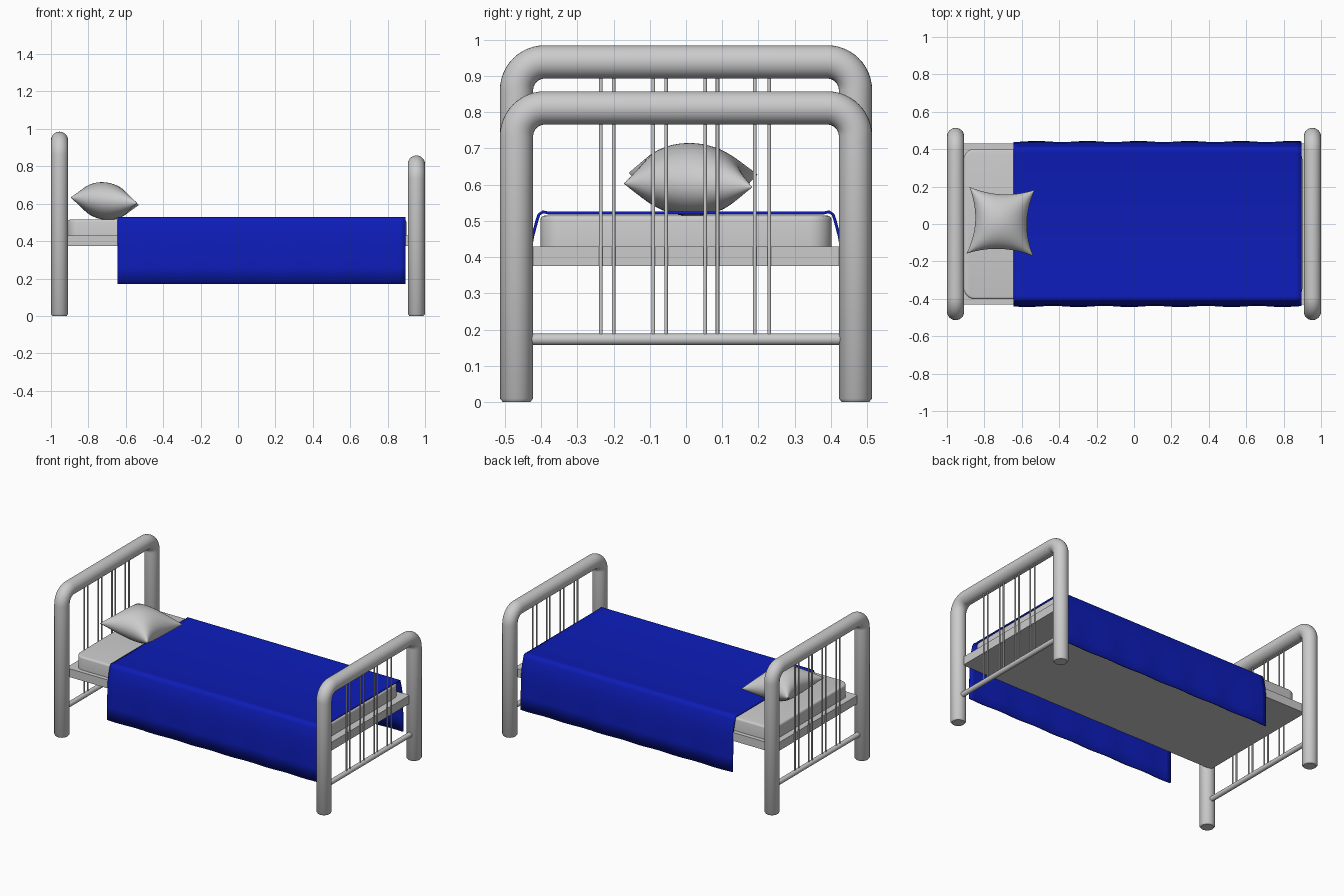
import bpy, bmesh, math
from mathutils import Vector

if "Cube" in bpy.data.objects:
    bpy.data.objects.remove(bpy.data.objects["Cube"])


def smooth(ob, angle=40):
    bpy.ops.object.select_all(action='DESELECT')
    ob.select_set(True)
    bpy.context.view_layer.objects.active = ob
    bpy.ops.object.shade_smooth_by_angle(angle=math.radians(angle))


def from_bmesh(name, bm):
    bmesh.ops.recalc_face_normals(bm, faces=bm.faces)
    me = bpy.data.meshes.new(name)
    bm.to_mesh(me)
    bm.free()
    ob = bpy.data.objects.new(name, me)
    bpy.context.collection.objects.link(ob)
    return ob


def tube(name, pts, radius, radii=None, sides=32):
    """Sweep a circle along a path lying in a plane of constant x."""
    bm = bmesh.new()
    pts = [Vector(p) for p in pts]
    radii = radii or [radius] * len(pts)
    rings = []
    for i, p in enumerate(pts):
        t = (pts[min(i + 1, len(pts) - 1)] - pts[max(i - 1, 0)]).normalized()
        a = Vector((1, 0, 0))
        b = t.cross(a)
        rings.append([bm.verts.new(p + radii[i] * (math.cos(q) * a + math.sin(q) * b))
                      for q in (2 * math.pi * k / sides for k in range(sides))])
    for r0, r1 in zip(rings, rings[1:]):
        for k in range(sides):
            n = (k + 1) % sides
            bm.faces.new((r0[k], r0[n], r1[n], r1[k]))
    bm.faces.new(rings[0])
    bm.faces.new(rings[-1])
    ob = from_bmesh(name, bm)
    smooth(ob)
    return ob


def box(name, x0, x1, y0, y1, z0, z1):
    bm = bmesh.new()
    bmesh.ops.create_cube(bm, size=1)
    for v in bm.verts:
        v.co = ((x0 + x1) / 2 + v.co.x * (x1 - x0),
                (y0 + y1) / 2 + v.co.y * (y1 - y0),
                (z0 + z1) / 2 + v.co.z * (z1 - z0))
    return bm


# Bent-tube end frames with lower bar and paired rods
R, Y, BEND = 0.046, 0.468, 0.078
for end, x, top in (("headboard", -0.954, 0.985), ("footboard", 0.954, 0.858)):
    zc = top - R
    half = [(-Y, 0.0), (-Y, 0.01)]
    for k in range(13):
        a = math.pi - k / 12 * math.pi / 2
        half.append((-Y + BEND + BEND * math.cos(a), zc - BEND + BEND * math.sin(a)))
    path = half + [(-y, z) for y, z in reversed(half)]
    radii = [R] * len(path)
    radii[0] = radii[-1] = R - 0.008
    tube(end + "_frame", [(x, y, z) for y, z in path], R, radii)
    tube(end + "_lower_bar", [(x, -Y, 0.173), (x, Y, 0.173)], 0.016, sides=20)
    for i, y in enumerate((-0.235, -0.2, -0.09, -0.055, 0.053, 0.087, 0.19, 0.23)):
        tube(f"{end}_rod_{i + 1}", [(x, y, 0.173), (x, y, zc)], 0.005, sides=12)

# Bed base
base = from_bmesh("bed_base", box("bed_base", -0.95, 0.95, -0.43, 0.43, 0.375, 0.43))

# Mattress with rounded plan corners and soft rims
bm = box("mattress", -0.91, 0.9, -0.402, 0.402, 0.43, 0.515)
upright = [e for e in bm.edges if abs(e.verts[0].co.z - e.verts[1].co.z) > 0.01]
bmesh.ops.bevel(bm, geom=upright, offset=0.06, segments=8, profile=0.5, affect='EDGES')
rims = [e for e in bm.edges if abs(e.verts[0].co.z - e.verts[1].co.z) < 1e-4
        and e.verts[0].co.z > 0.5]
bmesh.ops.bevel(bm, geom=rims, offset=0.012, segments=3, profile=0.5, affect='EDGES')
smooth(from_bmesh("mattress", bm))

# Blanket draped over both sides, with faint folds in the hanging parts
side = [(-0.437, 0.172), (-0.436, 0.26), (-0.434, 0.35), (-0.43, 0.42), (-0.424, 0.455),
        (-0.412, 0.5), (-0.406, 0.518), (-0.395, 0.525), (-0.38, 0.522)]
profile = side + [(-y, z) for y, z in reversed(side)]
bm = bmesh.new()
rows = []
N = 48
for i in range(N + 1):
    x = -0.645 + 1.54 * i / N
    row = []
    for y, z in profile:
        fold = 0.003 * math.sin(x * 23 + math.copysign(1, y)) * max(0, 0.45 - z) / 0.28
        row.append(bm.verts.new((x, y + fold, z)))
    rows.append(row)
for a, b in zip(rows, rows[1:]):
    for k in range(len(profile) - 1):
        bm.faces.new((a[k], b[k], b[k + 1], a[k + 1]))
blanket = from_bmesh("blanket", bm)
sol = blanket.modifiers.new("thickness", 'SOLIDIFY')
sol.thickness = 0.008
sol.offset = 0
smooth(blanket, 50)
blue = bpy.data.materials.new("blanket_blue")
blue.diffuse_color = (0.004, 0.012, 0.48, 1)
blue.use_nodes = True
blue.node_tree.nodes["Principled BSDF"].inputs["Base Color"].default_value = blue.diffuse_color
blanket.data.materials.append(blue)

# Pillow: puffed cushion with pulled-out corners
corners = [Vector(c) for c in ((-0.895, -0.158, 0.635), (-0.538, -0.172, 0.605),
                               (-0.53, 0.183, 0.595), (-0.88, 0.198, 0.63))]
bm = bmesh.new()
M = 28
for sign in (1, -1):
    grid = []
    for i in range(M + 1):
        u = math.sin((i / M - 0.5) * math.pi)
        line = []
        for j in range(M + 1):
            v = math.sin((j / M - 0.5) * math.pi)
            pu = u * (1 - 0.22 * (1 - v * v))
            pv = v * (1 - 0.18 * (1 - u * u))
            s, t = (pu + 1) / 2, (pv + 1) / 2
            p = corners[0].lerp(corners[1], s).lerp(corners[3].lerp(corners[2], s), t)
            p.z += sign * 0.1 * max(0, (1 - u * u) * (1 - v * v)) ** 0.5 - 0.002
            line.append(bm.verts.new(p))
        grid.append(line)
    for i in range(M):
        for j in range(M):
            bm.faces.new((grid[i][j], grid[i + 1][j], grid[i + 1][j + 1], grid[i][j + 1]))
bmesh.ops.remove_doubles(bm, verts=bm.verts, dist=1e-5)
smooth(from_bmesh("pillow", bm), 60)
